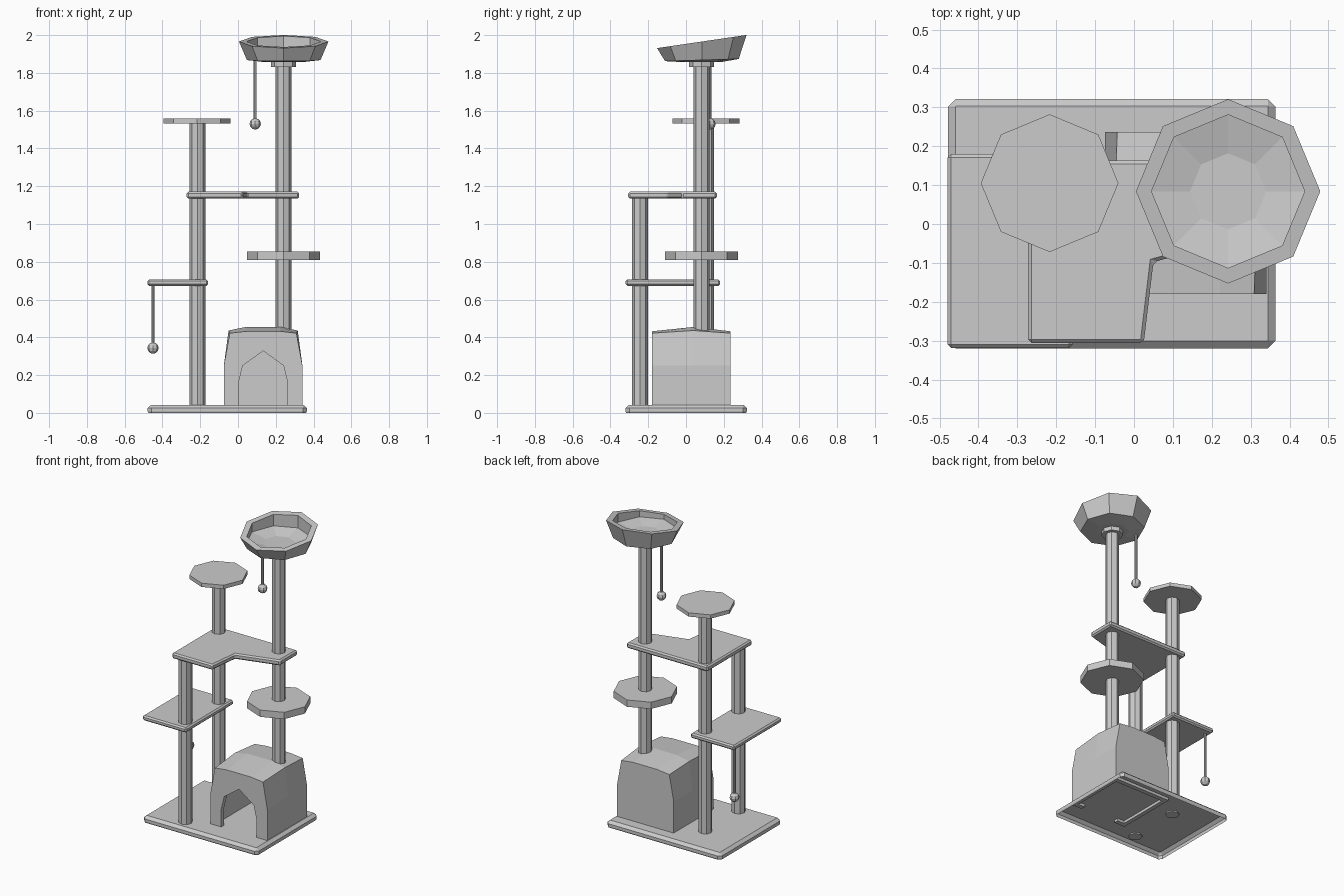
import bpy, bmesh
from math import cos, sin, pi

if "Cube" in bpy.data.objects:
    bpy.data.objects.remove(bpy.data.objects["Cube"])


def make(name, bm):
    bmesh.ops.recalc_face_normals(bm, faces=bm.faces)
    me = bpy.data.meshes.new(name)
    bm.to_mesh(me)
    bm.free()
    ob = bpy.data.objects.new(name, me)
    bpy.context.collection.objects.link(ob)
    return ob


def loft(name, rings, bottom=True):
    """Skin equal-length point rings and cap the ends."""
    bm = bmesh.new()
    vs = [[bm.verts.new(p) for p in r] for r in rings]
    n = len(vs[0])
    for a, b in zip(vs, vs[1:]):
        for i in range(n):
            j = (i + 1) % n
            bm.faces.new((a[i], a[j], b[j], b[i]))
    if bottom:
        bm.faces.new(vs[0][::-1])
    bm.faces.new(vs[-1])
    return make(name, bm)


def octagon(x, y, r, z, tilt=0, n=8):
    return [(x + r * cos(2 * pi * i / n), y + r * sin(2 * pi * i / n),
             z + tilt * r * sin(2 * pi * i / n)) for i in range(n)]


def cylinder(name, x, y, r, z0, z1):
    return loft(name, [octagon(x, y, r, z0), octagon(x, y, r, z1)])


def board(name, pts, z0, z1, bevel):
    ob = loft(name, [[(x, y, z) for x, y in pts] for z in (z0, z1)])
    m = ob.modifiers.new("bevel", "BEVEL")
    m.width = bevel
    m.segments = 1
    m.limit_method = 'ANGLE'
    return ob


def rect(x0, x1, y0, y1):
    return [(x0, y0), (x1, y0), (x1, y1), (x0, y1)]


def cut(ob, cutter):
    m = ob.modifiers.new("cut", "BOOLEAN")
    m.operation = 'DIFFERENCE'
    m.solver = 'EXACT'
    m.object = cutter
    bpy.context.view_layer.objects.active = ob
    bpy.ops.object.modifier_apply(modifier=m.name)
    bpy.data.objects.remove(cutter)


# Base: tray with chamfered corners, open underneath
def base_ring(inset, z, c=.02):
    hx, hy, pts = .421 - inset, .321 - inset, []
    for sx, sy in ((1, 1), (-1, 1), (-1, -1), (1, -1)):
        pair = [(sx * hx, sy * (.321 - c)), (sx * (.421 - c), sy * hy)]
        pts += pair if sx * sy > 0 else pair[::-1]
    return [(x - .057, y + .001, z) for x, y in pts]


loft("base", [base_ring(.004, 0), base_ring(0, .008), base_ring(0, .026),
              base_ring(.019, .043)], bottom=False)

# Bevelled platforms
board("low_platform", rect(-.479, -.158, -.319, .18), .673, .706, .009)
board("l_shaped_platform",
      [(-.272, -.306), (.025, -.306), (.05, -.098), (.323, -.022),
       (.323, .163), (-.272, .163)], 1.134, 1.171, .009)

# Posts
cylinder("front_left_post", -.215, -.243, .042, .035, 1.15)
cylinder("back_left_post", -.215, .105, .042, .035, 1.545)
cylinder("tall_right_post", .241, .083, .042, .42, 1.85)
cylinder("bowl_collar", .241, .083, .066, 1.83, 1.862)

# Octagonal perches
cylinder("upper_perch", -.217, .105, .177, 1.533, 1.558)
cylinder("middle_perch", .241, .081, .193, .81, .855)

# Tilted bowl: outside, rim, inner wall, dished floor
bx, by, tilt = .242, .084, .147
loft("bowl", [octagon(bx, by, r, z, t) for r, z, t in (
    (.10, 1.857, 0), (.195, 1.868, .03), (.237, 1.966, tilt),
    (.197, 1.966, tilt), (.197, 1.908, .02), (.098, 1.888, 0))])

# House: three sections along y, the middle one slightly higher
cx = .133


def section(y, w, wt, z0, zs, zc, zm):
    half = [(w, z0), (w, zs), (wt, zc), (wt * .5, zm)]
    return [(cx + x, y, z) for x, z in half] + [(cx - x, y, z) for x, z in half[::-1]]


house = loft("house", [section(-.18, .208, .176, .025, .25, .422, .432),
                       section(.04, .208, .183, .025, .25, .436, .455),
                       section(.236, .208, .176, .025, .25, .422, .432)])
cut(house, loft("cavity", [section(-.15, .18, .15, 0, .24, .392, .402),
                           section(.206, .18, .15, 0, .24, .392, .402)]))
arch = [(-.13, 0), (-.13, .16), (-.108, .25), (0, .328), (.108, .25), (.13, .16), (.13, 0)]
cut(house, loft("doorway", [[(cx + x, y, z) for x, z in arch] for y in (-.25, -.1)]))

# Hanging toys
for name, x, y, top, z in (("upper", .091, .127, 1.88, 1.53), ("lower", -.45, .135, .69, .343)):
    cylinder(name + "_toy_string", x, y, .008, z, top)
    bm = bmesh.new()
    bmesh.ops.create_uvsphere(bm, u_segments=8, v_segments=6, radius=.03)
    make(name + "_toy_ball", bm).location = (x, y, z)
